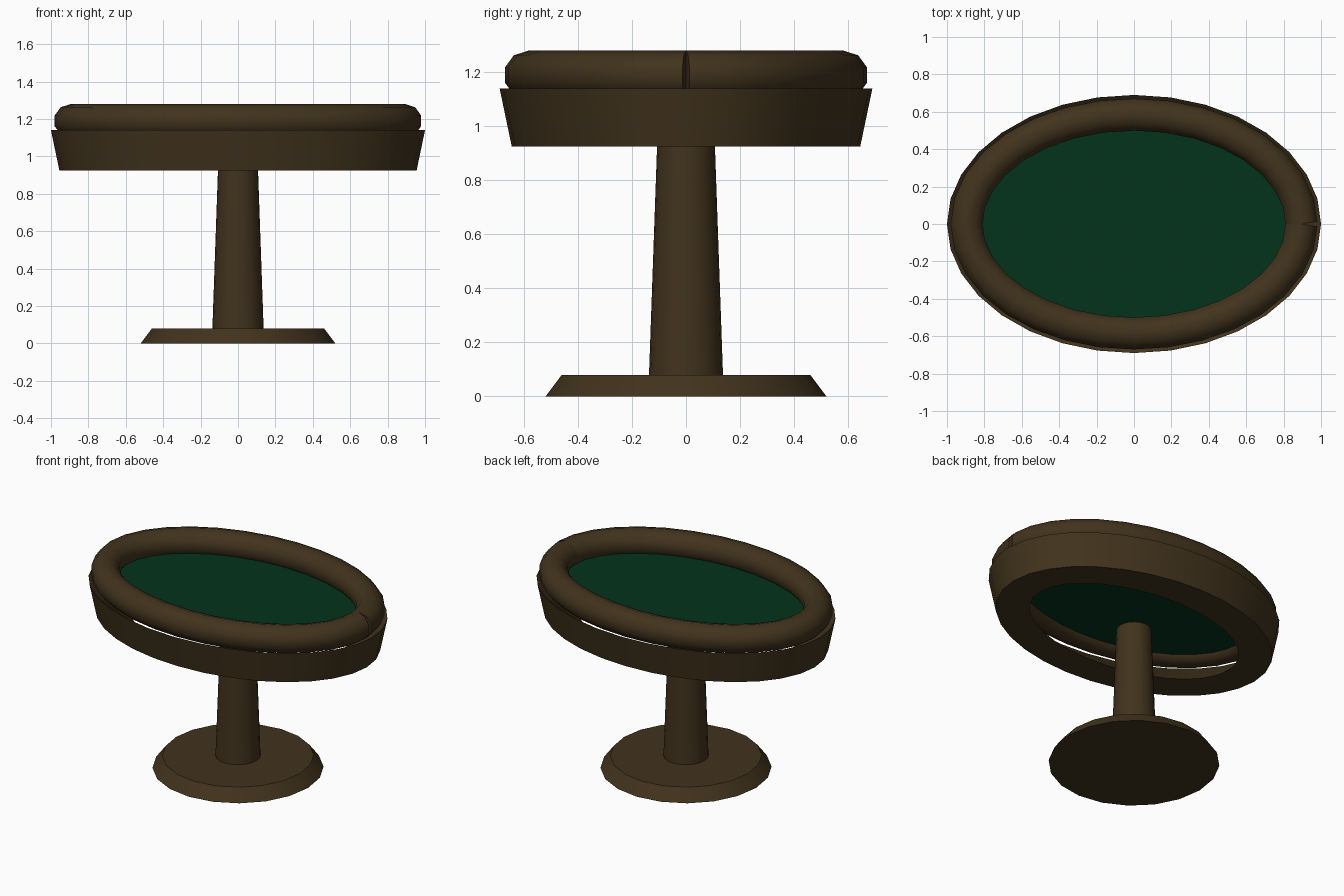
import bpy, math
from mathutils import Vector

if "Cube" in bpy.data.objects:
    bpy.data.objects.remove(bpy.data.objects["Cube"])


def material(name, rgb):
    m = bpy.data.materials.new(name)
    m.diffuse_color = (*rgb, 1)
    m.use_nodes = True
    m.node_tree.nodes["Principled BSDF"].inputs["Base Color"].default_value = m.diffuse_color
    return m


wood = material("dark brown", (0.053, 0.033, 0.012))
green = material("felt green", (0.001, 0.033, 0.011))


def ellipse(rx, ry, z, n):
    return [(rx * math.cos(2 * math.pi * i / n), ry * math.sin(2 * math.pi * i / n), z)
            for i in range(n)]


def make(name, rings, mat, cap_start=False, cap_end=False, flip=False):
    """Skin a list of equal-length rings into one object."""
    n = len(rings[0])
    verts = [v for r in rings for v in r]
    faces = []
    for k in range(len(rings) - 1):
        for i in range(n):
            j = (i + 1) % n
            faces.append((k * n + i, k * n + j, (k + 1) * n + j, (k + 1) * n + i))
    if cap_start:
        faces.append(tuple(reversed(range(n))))
    if cap_end:
        b = (len(rings) - 1) * n
        faces.append(tuple(range(b, b + n)))
    if flip:
        faces = [tuple(reversed(f)) for f in faces]
    me = bpy.data.meshes.new(name)
    me.from_pydata(verts, [], faces)
    me.materials.append(mat)
    me.validate()
    ob = bpy.data.objects.new(name, me)
    bpy.context.collection.objects.link(ob)
    bpy.ops.object.select_all(action='DESELECT')
    ob.select_set(True)
    bpy.context.view_layer.objects.active = ob
    bpy.ops.object.shade_smooth_by_angle(angle=math.radians(38))
    return ob


# Foot disc and tapered pedestal
make("foot", [ellipse(0.52, 0.52, 0, 20), ellipse(0.46, 0.46, 0.08, 20)],
     wood, cap_start=True, cap_end=True)
make("pedestal", [ellipse(0.137, 0.137, 0.08, 20), ellipse(0.107, 0.107, 0.93, 20)],
     wood, cap_start=True, cap_end=True)

# Oval apron: flat ring underneath, flared outer wall, sloping inner wall
make("apron", [ellipse(0.745, 0.435, 0.925, 32), ellipse(0.955, 0.645, 0.925, 32),
               ellipse(1.0, 0.69, 1.14, 32), ellipse(0.745, 0.435, 0.925, 32)], wood)

# Felt playing surface
make("felt", [ellipse(0.87, 0.56, 1.14, 32)], green, cap_end=True)

# Padded rail: round tube swept round the oval, with an unmitred seam at +x
N, S, R = 32, 10, 0.09
path = [Vector(p) for p in ellipse(0.895, 0.585, 1.19, N)]
path.append(path[0].copy())
rings = []
for k, p in enumerate(path):
    ahead = (path[min(k + 1, N)] - p).normalized()
    behind = (p - path[max(k - 1, 0)]).normalized()
    t = (ahead + behind).normalized()
    out = Vector((t.y, -t.x, 0))
    rings.append([tuple(p + out * R * math.cos(a) + Vector((0, 0, R * math.sin(a))))
                  for a in (2 * math.pi * (i + 0.5) / S for i in range(S))])
make("rail", rings, wood, cap_start=True, cap_end=True, flip=True)
